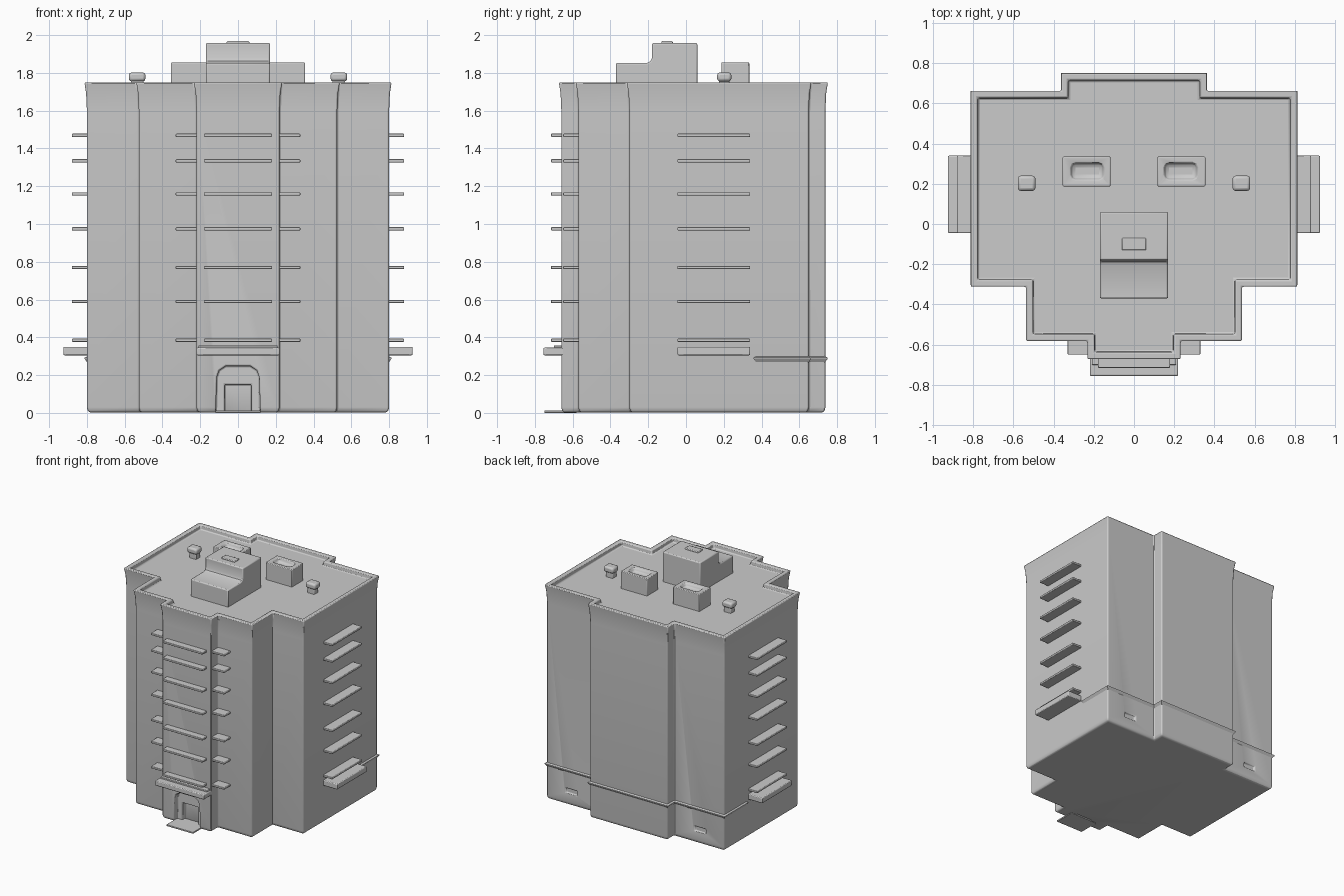
import bpy, bmesh
from mathutils import Vector

if "Cube" in bpy.data.objects:
    bpy.data.objects.remove(bpy.data.objects["Cube"])


def make_object(name, bm, bevel=0.0, segments=2):
    bmesh.ops.recalc_face_normals(bm, faces=bm.faces)
    me = bpy.data.meshes.new(name)
    bm.to_mesh(me)
    bm.free()
    ob = bpy.data.objects.new(name, me)
    bpy.context.collection.objects.link(ob)
    if bevel:
        add_bevel(ob, bevel, segments)
    smooth(ob)
    return ob


def add_bevel(ob, width, segments=2):
    m = ob.modifiers.new("bevel", 'BEVEL')
    m.width, m.segments = width, segments
    m.limit_method, m.angle_limit = 'ANGLE', 0.7


def smooth(ob):
    bpy.ops.object.select_all(action='DESELECT')
    ob.select_set(True)
    bpy.context.view_layer.objects.active = ob
    bpy.ops.object.shade_smooth_by_angle(angle=0.6)


def box(name, x, y, z, bevel=0.004):
    bm = bmesh.new()
    bmesh.ops.create_cube(bm, size=1)
    for v in bm.verts:
        v.co = [r[0] if c < 0 else r[1] for c, r in zip(v.co, (x, y, z))]
    return make_object(name, bm, bevel)


def pair(name, x, y, z, bevel=0.004):
    # the same box on the right and left
    return [box(name + "_right", x, y, z, bevel),
            box(name + "_left", (-x[1], -x[0]), y, z, bevel)]


def offset(points, d):
    # push a right-angled outline outward by d
    out = []
    for i, p in enumerate(points):
        a = (Vector(p) - Vector(points[i - 1])).normalized()
        b = (Vector(points[(i + 1) % len(points)]) - Vector(p)).normalized()
        out.append((p[0] + d * (a.y + b.y), p[1] - d * (a.x + b.x)))
    return out


def loft(name, rings, bevel=0.0):
    bm = bmesh.new()
    loops = [[bm.verts.new(p) for p in ring] for ring in rings]
    n = len(loops[0])
    for lo, hi in zip(loops, loops[1:]):
        for i in range(n):
            bm.faces.new((lo[i], lo[(i + 1) % n], hi[(i + 1) % n], hi[i]))
    bm.faces.new(loops[0][::-1])
    bm.faces.new(loops[-1])
    return make_object(name, bm, bevel)


def mirrored(half):
    return half + [(-x, y) for x, y in reversed(half)]


def cut(target, cutters):
    for c in cutters:
        m = target.modifiers.new("cut", 'BOOLEAN')
        m.operation, m.object, m.solver = 'DIFFERENCE', c, 'EXACT'
        c.hide_render = True
        c.hide_viewport = True


# Main block: stepped outline, flared at the top, sunken roof inside a parapet
outline = mirrored([(0.22, -0.66), (0.22, -0.57), (0.525, -0.57), (0.525, -0.30),
                    (0.80, -0.30), (0.80, 0.65), (0.35, 0.65), (0.35, 0.738)])
steps = [(-0.014, 0.002), (-0.004, 0.012), (0, 0.03), (0, 1.60), (0.004, 1.69),
         (0.013, 1.75), (-0.022, 1.75), (-0.026, 1.715)]
body = loft("building_body", [[(x, y, z) for x, y in offset(outline, d)] for d, z in steps])

# Entrance recess with rounded top, inner door recess, small rear vents
arch = mirrored([(0.12, -0.05), (0.112, 0.19), (0.10, 0.225), (0.065, 0.248)])
cutters = [loft("entrance_cutter", [[(x, y, z) for x, z in arch] for y in (-0.85, -0.615)]),
           box("door_cutter", (-0.07, 0.07), (-0.8, -0.575), (-0.06, 0.15), 0)]
cutters += pair("vent_cutter", (0.53, 0.63), (0.635, 0.8), (0.095, 0.135), 0)
cut(body, cutters)
add_bevel(body, 0.008)

# Ledge around the rear of the ground floor
rear = mirrored([(0.80, 0.37), (0.80, 0.65), (0.35, 0.65), (0.35, 0.738)])
loft("rear_ledge", [[(x, y, z) for x, y in offset(rear, d)]
                    for d, z in ((-0.01, 0.255), (0.012, 0.287), (0.012, 0.292), (-0.01, 0.305))])

# Balcony slabs on each floor
for i, z in enumerate((0.385, 0.59, 0.77, 0.975, 1.16, 1.335, 1.47)):
    t = (z - 0.009, z + 0.008)
    box(f"front_balcony_{i}", (-0.18, 0.18), (-0.715, -0.64), t)
    pair(f"corner_balcony_{i}", (0.20, 0.33), (-0.65, -0.55), t)
    pair(f"side_balcony_{i}", (0.78, 0.88), (-0.045, 0.34), t)

# Canopies and doorstep
box("entrance_canopy", (-0.22, 0.22), (-0.755, -0.64), (0.305, 0.345), 0.006)
box("canopy_rim", (-0.21, 0.21), (-0.70, -0.64), (0.335, 0.357))
pair("side_canopy", (0.78, 0.925), (-0.045, 0.34), (0.305, 0.35), 0.006)
box("doorstep", (-0.12, 0.12), (-0.75, -0.58), (0, 0.012), 0.002)

# Stepped roof tower from a side profile
profile = [(-0.37, 1.70), (-0.37, 1.853), (-0.205, 1.853), (-0.188, 1.862), (-0.18, 1.88),
           (-0.18, 1.958), (0.06, 1.958), (0.06, 1.70)]
loft("roof_tower", [[(x, y, z) for y, z in profile] for x in (-0.17, 0.17)], 0.008)
box("tower_cap", (-0.06, 0.06), (-0.13, -0.07), (1.95, 1.968), 0.005)

# Roof vents with hollow tops
for vent, hollow in zip(pair("roof_vent", (0.117, 0.355), (0.187, 0.335), (1.70, 1.855), 0),
                        pair("vent_hollow", (0.15, 0.315), (0.22, 0.305), (1.825, 1.95), 0.025)):
    cut(vent, [hollow])
    add_bevel(vent, 0.007)

# Small chimneys: narrow stem with an overhanging head
pair("chimney_stem", (0.50, 0.565), (0.175, 0.23), (1.70, 1.77), 0.008)
pair("chimney_head", (0.49, 0.578), (0.165, 0.24), (1.755, 1.802), 0.014)
